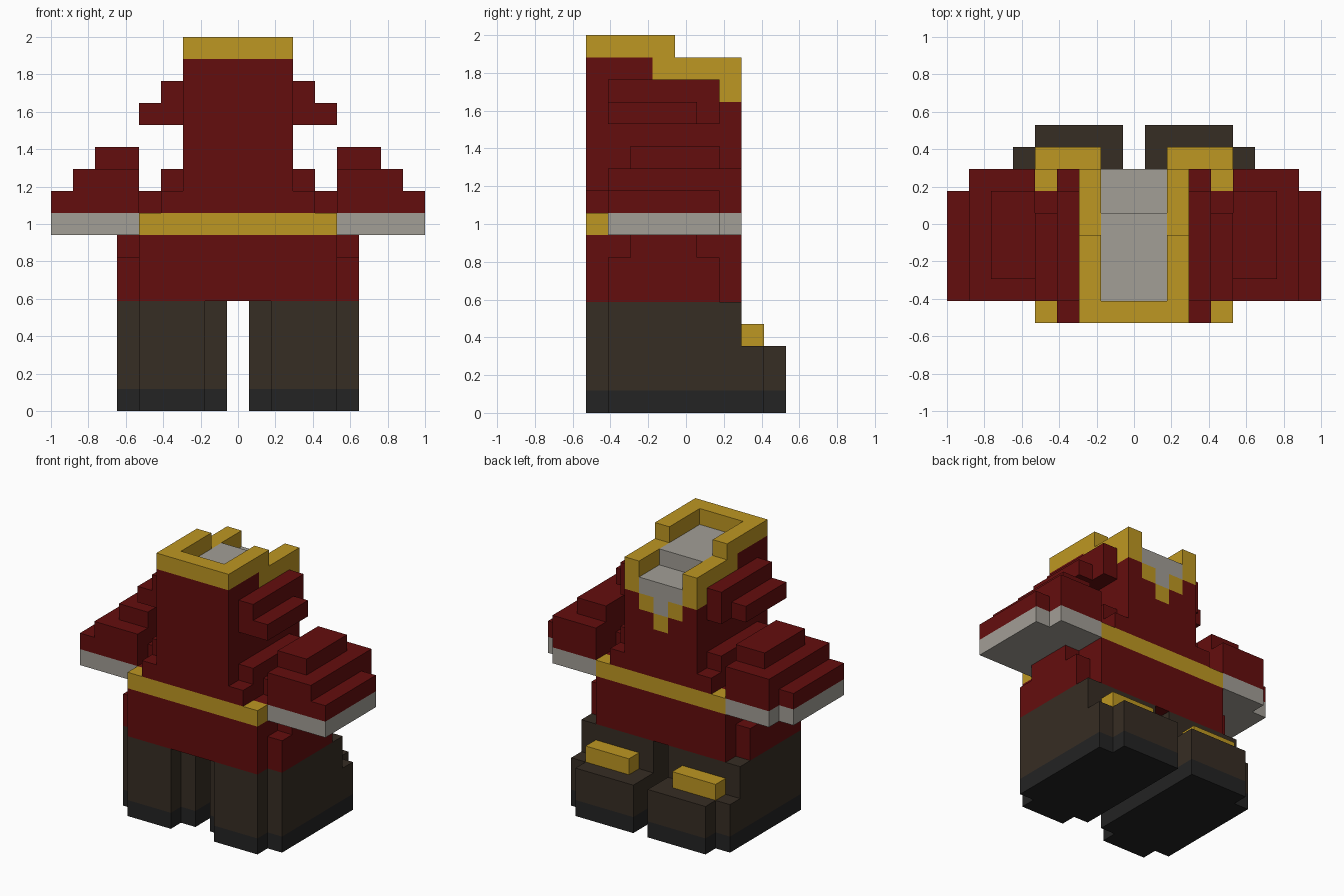
import bpy
import bmesh
from mathutils import Vector

cube = bpy.data.objects.get("Cube")
if cube:
    bpy.data.objects.remove(cube, do_unlink=True)

UNIT = 2 / 17  # edge length of one block


def material(name, rgb):
    mat = bpy.data.materials.new(name)
    mat.use_nodes = True
    mat.diffuse_color = (*rgb, 1)
    shader = mat.node_tree.nodes["Principled BSDF"]
    shader.inputs["Base Color"].default_value = (*rgb, 1)
    shader.inputs["Roughness"].default_value = 0.9
    return mat


RED = material("deep red cloth", (0.127, 0.004, 0.004))
GOLD = material("gold trim", (0.515, 0.309, 0.016))
GREY = material("pale grey lining", (0.361, 0.342, 0.305))
BROWN = material("dark brown leather", (0.037, 0.026, 0.017))
BLACK = material("black sole", (0.017, 0.017, 0.017))

blocks = {}      # block position -> part name; later parts replace earlier ones
part_colour = {}


def fill(part, colour, x, y, z, sides=(1, -1)):
    """Fill inclusive block ranges, mirrored to the given sides."""
    part_colour[part] = colour
    for i in range(x[0], x[1] + 1):
        for j in range(y[0], y[1] + 1):
            for k in range(z[0], z[1] + 1):
                for s in sides:
                    blocks[(s * i, j, k)] = part


# Torso with stepped waist folds and shoulder capes
fill("torso", RED, (0, 2), (-4, 2), (9, 14))
fill("torso", RED, (0, 2), (-4, -2), (15, 15))
fill("waist_fold", RED, (3, 3), (-4, 2), (9, 9))
fill("waist_fold", RED, (3, 3), (-3, 1), (10, 10))
fill("waist_fold", RED, (4, 4), (-2, 0), (9, 9))
fill("shoulder_cape", RED, (3, 3), (-3, 1), (13, 14))
fill("shoulder_cape", RED, (4, 4), (-3, 0), (13, 13))

# Collar rim, lining and pointed neckline
fill("collar", GOLD, (2, 2), (-1, 2), (15, 15))
fill("collar", GOLD, (2, 2), (2, 2), (14, 14))
fill("collar", GOLD, (2, 2), (-4, -1), (16, 16))
fill("collar", GOLD, (0, 2), (-4, -4), (16, 16))
fill("collar_lining", GREY, (0, 1), (-3, 0), (15, 15))
fill("collar_lining", GREY, (0, 1), (1, 2), (14, 14))
fill("neckline", GOLD, (1, 1), (2, 2), (13, 13))
fill("neckline", GOLD, (0, 0), (2, 2), (12, 12))
fill("collar_lining", GREY, (0, 0), (2, 2), (13, 13))

# Belt around a cloth core, and the skirt below it
fill("belt", GOLD, (0, 4), (-4, 2), (8, 8))
fill("belt_core", RED, (0, 4), (-3, 1), (8, 8))
fill("skirt", RED, (0, 4), (-4, 2), (5, 7))
fill("skirt", RED, (5, 5), (-3, 1), (5, 6))
fill("skirt", RED, (5, 5), (-2, 0), (7, 7))

# Sleeves, cuffs, legs and boots on each side
for name, side in (("left", 1), ("right", -1)):
    s = (side,)
    fill(name + "_sleeve", RED, (5, 7), (-3, 2), (9, 10), s)
    fill(name + "_sleeve", RED, (8, 8), (-3, 1), (9, 9), s)
    fill(name + "_sleeve", RED, (5, 6), (-2, 1), (11, 11), s)
    fill(name + "_cuff", GREY, (5, 7), (-3, 2), (8, 8), s)
    fill(name + "_cuff", GREY, (8, 8), (-3, 1), (8, 8), s)
    for part, colour, low, high in (("_sole", BLACK, 0, 0), ("_boot", BROWN, 1, 2)):
        fill(name + part, colour, (1, 5), (-3, 3), (low, high), s)
        fill(name + part, colour, (2, 4), (-4, -4), (low, high), s)
        fill(name + part, colour, (1, 4), (4, 4), (low, high), s)
    fill(name + "_leg", BROWN, (1, 5), (-3, 2), (3, 4), s)
    fill(name + "_leg", BROWN, (2, 4), (-4, -4), (3, 4), s)
    fill(name + "_boot_strap", GOLD, (2, 4), (3, 3), (3, 3), s)


def build(part):
    """Make one object from the exposed block faces of a part."""
    bm = bmesh.new()
    for cell in (c for c, owner in blocks.items() if owner == part):
        centre = Vector(cell) + Vector((0, 0, 0.5))
        for axis in range(3):
            for sign in (1, -1):
                normal, u, v = Vector(), Vector(), Vector()
                normal[axis] = sign
                u[(axis + 1) % 3] = 0.5
                v[(axis + 2) % 3] = 0.5 * sign
                if tuple(int(a + b) for a, b in zip(cell, normal)) in blocks:
                    continue
                mid = centre + normal / 2
                corners = (mid - u - v, mid + u - v, mid + u + v, mid - u + v)
                bm.faces.new([bm.verts.new(p * UNIT) for p in corners])
    bmesh.ops.remove_doubles(bm, verts=bm.verts[:], dist=0.001)
    if bm.faces:
        mesh = bpy.data.meshes.new(part)
        bm.to_mesh(mesh)
        mesh.materials.append(part_colour[part])
        bpy.context.collection.objects.link(bpy.data.objects.new(part, mesh))
    bm.free()


for part in part_colour:
    build(part)
